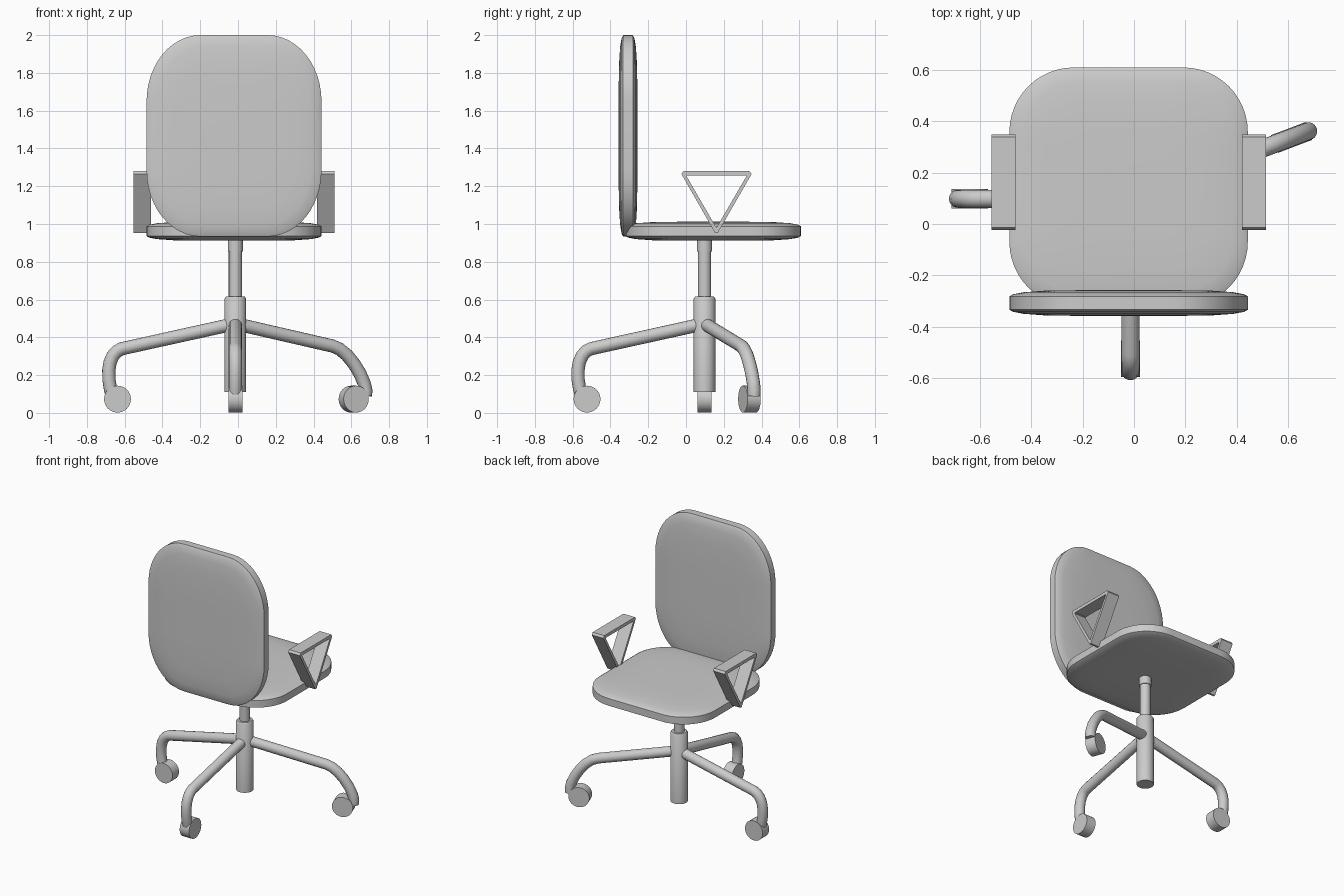
import bpy, bmesh, math
from mathutils import Vector, Matrix

if "Cube" in bpy.data.objects:
    bpy.data.objects.remove(bpy.data.objects["Cube"])

CX, CY = -0.014, 0.098      # column axis
MX = -0.021                 # middle of seat, back and arms


def finish(name, bm, angle=40):
    bmesh.ops.recalc_face_normals(bm, faces=bm.faces)
    me = bpy.data.meshes.new(name)
    bm.to_mesh(me)
    bm.free()
    ob = bpy.data.objects.new(name, me)
    bpy.context.collection.objects.link(ob)
    smooth(ob, angle)
    return ob


def smooth(ob, angle=40):
    bpy.ops.object.select_all(action='DESELECT')
    ob.select_set(True)
    bpy.context.view_layer.objects.active = ob
    bpy.ops.object.shade_smooth_by_angle(angle=math.radians(angle))


def lathe(name, profile, matrix, sides=32):
    """Capped solid of revolution from (radius, height) pairs."""
    bm = bmesh.new()
    rings = [[bm.verts.new((r * math.cos(math.tau * i / sides),
                            r * math.sin(math.tau * i / sides), h))
              for i in range(sides)] for r, h in profile]
    skin(bm, rings)
    bm.transform(matrix)
    return finish(name, bm)


def skin(bm, rings):
    n = len(rings[0])
    for a, b in zip(rings, rings[1:]):
        for i in range(n):
            bm.faces.new((a[i], a[(i + 1) % n], b[(i + 1) % n], b[i]))
    bm.faces.new(rings[0][::-1])
    bm.faces.new(rings[-1])


def cushion(name, half_w, half_l, rx, ry, matrix):
    """Rounded rectangle pad, domed on both faces."""
    outline = []
    for k, (sx, sy) in enumerate(((1, 1), (-1, 1), (-1, -1), (1, -1))):
        for i in range(13):
            a = math.pi / 2 * (k + i / 12)
            outline.append((sx * (half_w - rx) + rx * math.cos(a),
                            sy * (half_l - ry) + ry * math.sin(a)))
    half = [(1.0, 0.026), (0.97, 0.034), (0.88, 0.042), (0.7, 0.048), (0.4, 0.05)]
    section = [(s, -h) for s, h in reversed(half)] + half
    bm = bmesh.new()
    skin(bm, [[bm.verts.new((x * s, y * s, h)) for x, y in outline]
              for s, h in section])
    bm.transform(matrix)
    return finish(name, bm, 35)


# Seat and backrest
cushion("seat", 0.463, 0.464, 0.25, 0.25, Matrix.Translation((MX, 0.144, 0.962)))
cushion("backrest", 0.463, 0.533, 0.285, 0.35,
        Matrix.Translation((MX, -0.307, 1.467)) @ Matrix.Rotation(math.pi / 2, 4, 'X'))

# Gas-lift column: outer sleeve, piston and collar
axis = Matrix.Translation((CX, CY, 0))
lathe("column_sleeve", [(0.057, 0.11), (0.057, 0.605), (0.05, 0.615)], axis)
lathe("column_piston", [(0.035, 0.6), (0.035, 0.87)], axis)
lathe("column_collar", [(0.04, 0.855), (0.04, 0.93)], axis)

# Triangular armrest loops
outer = [(-0.024, 1.264), (-0.014, 1.28), (0.337, 1.28), (0.347, 1.264),
         (0.168, 0.953), (0.154, 0.953)]
inner = [(0.003, 1.253), (0.008, 1.257), (0.315, 1.257), (0.32, 1.253),
         (0.164, 0.985), (0.158, 0.985)]
for side, name in ((-1, "left_armrest"), (1, "right_armrest")):
    bm = bmesh.new()
    x0, x1 = MX + side * 0.44, MX + side * 0.533
    loops = [[bm.verts.new((x, y, z)) for y, z in pts]
             for x, pts in ((x0, outer), (x1, outer), (x1, inner), (x0, inner))]
    for a, b in zip(loops, loops[1:] + loops[:1]):
        for i in range(6):
            j = (i + 1) % 6
            bm.faces.new((a[i], a[j], b[j], b[i]))
    finish(name, bm, 25)

# Bent tube legs as (radius, height) paths, each with a caster wheel
short = [(0.02, 0.468), (0.6, 0.34), (0.626, 0.327), (0.648, 0.302), (0.663, 0.268),
         (0.670, 0.225), (0.669, 0.175), (0.662, 0.13), (0.652, 0.09)]
long = [(0.02, 0.468), (0.55, 0.354), (0.59, 0.338), (0.632, 0.306), (0.672, 0.26),
        (0.706, 0.208), (0.73, 0.155), (0.739, 0.12), (0.737, 0.09)]
for name, deg, path, wheel_r in (("left", 180, short, 0.624),
                                 ("front", 270, short, 0.622),
                                 ("right", 20.8, long, 0.67)):
    turn = axis @ Matrix.Rotation(math.radians(deg), 4, 'Z')
    cu = bpy.data.curves.new(name + "_leg", 'CURVE')
    cu.dimensions = '3D'
    cu.bevel_depth = 0.035
    cu.bevel_resolution = 6
    cu.use_fill_caps = True
    sp = cu.splines.new('POLY')
    sp.points.add(len(path) - 1)
    for p, (r, z) in zip(sp.points, path):
        p.co = (*(turn @ Vector((r, 0, z))), 1)
    leg = bpy.data.objects.new(name + "_leg", cu)
    bpy.context.collection.objects.link(leg)
    bpy.ops.object.select_all(action='DESELECT')
    leg.select_set(True)
    bpy.context.view_layer.objects.active = leg
    bpy.ops.object.convert(target='MESH')
    smooth(bpy.context.view_layer.objects.active)
    lathe(name + "_caster", [(0.071, -0.037), (0.071, 0.037)],
          turn @ Matrix.Translation((wheel_r, 0, 0.073))
          @ Matrix.Rotation(math.pi / 2, 4, 'X'))
